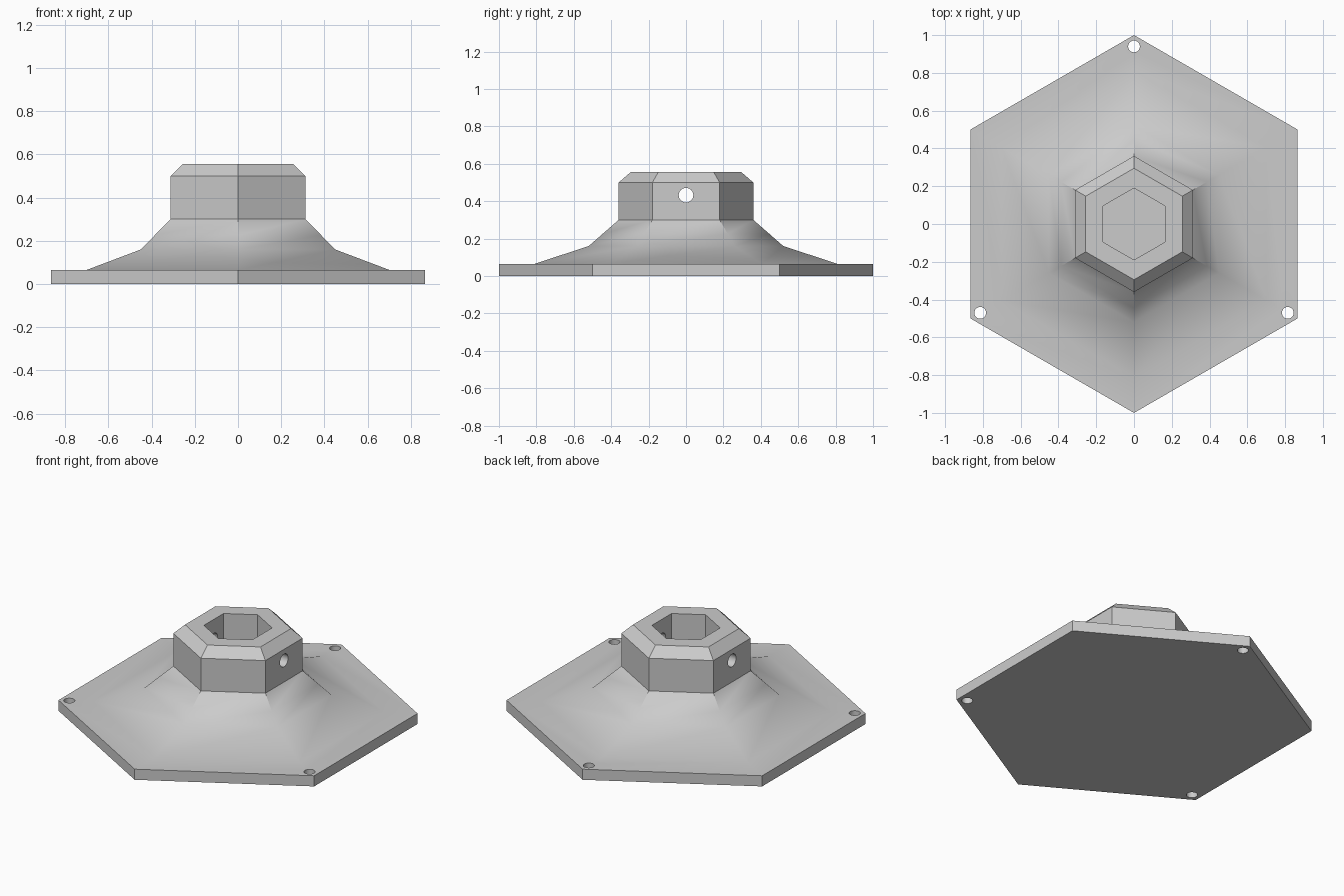
import bpy, bmesh, math
from mathutils import Matrix

if "Cube" in bpy.data.objects:
    bpy.data.objects.remove(bpy.data.objects["Cube"])

grey = bpy.data.materials.new("light grey")
grey.use_nodes = True
color = (0.6, 0.6, 0.6, 1)
grey.diffuse_color = color
grey.node_tree.nodes["Principled BSDF"].inputs["Base Color"].default_value = color


def add_object(name, bm):
    bmesh.ops.recalc_face_normals(bm, faces=bm.faces)
    mesh = bpy.data.meshes.new(name)
    bm.to_mesh(mesh)
    bm.free()
    mesh.materials.append(grey)
    obj = bpy.data.objects.new(name, mesh)
    bpy.context.collection.objects.link(obj)
    return obj


# Hexagonal rings from underside, over the flange and hub, down into the socket
profile = [(1, 0), (1, 0.065), (0.81, 0.065), (0.52, 0.16), (0.445, 0.226),
           (0.36, 0.30), (0.36, 0.50), (0.295, 0.556), (0.19, 0.556), (0.19, 0.25)]
bm = bmesh.new()
rings = []
for r, z in profile:
    angles = [math.radians(30 + 60 * i) for i in range(6)]
    rings.append([bm.verts.new((r * math.cos(a), r * math.sin(a), z)) for a in angles])
for low, high in zip(rings, rings[1:]):
    for i in range(6):
        j = (i + 1) % 6
        bm.faces.new((low[i], low[j], high[j], high[i]))
bm.faces.new(rings[0])
bm.faces.new(rings[-1])
base = add_object("hex_socket_base", bm)

# Drill cutters: three corner screw holes and one cross hole through the hub
bm = bmesh.new()


def drill(radius, depth, matrix):
    bmesh.ops.create_cone(bm, cap_ends=True, segments=32, radius1=radius,
                          radius2=radius, depth=depth, matrix=matrix)


for degrees in (90, 210, 330):
    a = math.radians(degrees)
    drill(0.031, 0.4, Matrix.Translation((0.94 * math.cos(a), 0.94 * math.sin(a), 0)))
drill(0.039, 1.2, Matrix.Translation((0, 0, 0.432)) @ Matrix.Rotation(math.pi / 2, 4, "Y"))
cutter = add_object("drill_cutters", bm)

cut = base.modifiers.new("drill", "BOOLEAN")
cut.operation = "DIFFERENCE"
cut.solver = "EXACT"
cut.object = cutter
bpy.context.view_layer.objects.active = base
base.select_set(True)
cutter.select_set(False)
bpy.ops.object.modifier_apply(modifier=cut.name)
bpy.data.objects.remove(cutter)

# Crisp hub edges, with the ridges melting into the flange lower down
bpy.ops.object.shade_smooth_by_angle(angle=math.radians(30))
verts = base.data.vertices
for edge in base.data.edges:
    heights = [verts[v].co.z for v in edge.vertices]
    if min(heights) > 0.06 and max(heights) < 0.23 and max(heights) > 0.07:
        edge.use_edge_sharp = False
